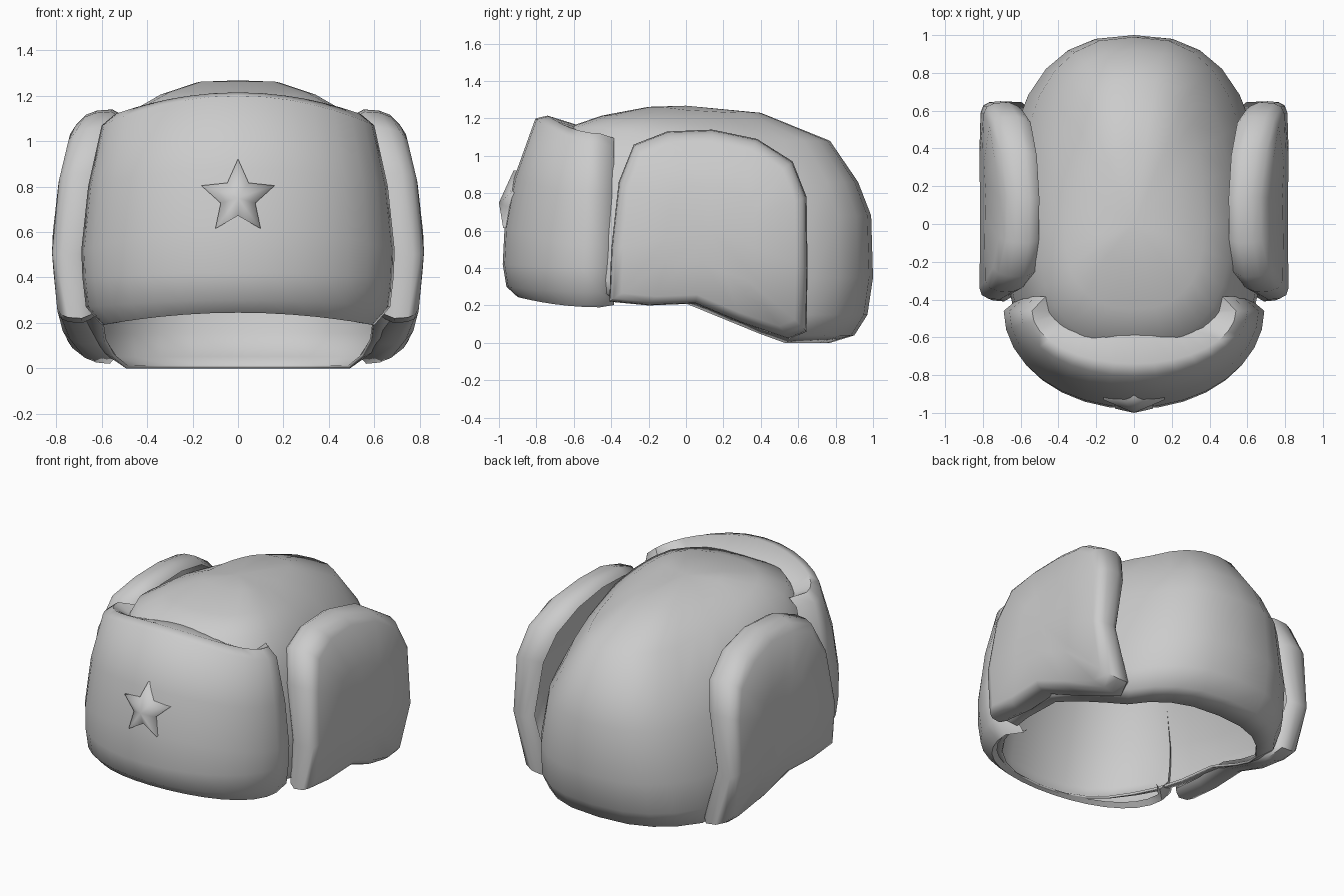
import bpy, bmesh, math

if "Cube" in bpy.data.objects:
    bpy.data.objects.remove(bpy.data.objects["Cube"])

grey = bpy.data.materials.new("soft_grey")
grey.diffuse_color = (0.6, 0.6, 0.6, 1)
grey.use_nodes = True
grey.node_tree.nodes["Principled BSDF"].inputs["Base Color"].default_value = grey.diffuse_color


def make(name, verts, faces, angle=60, lining=0):
    """Mesh object with outward normals and smooth shading."""
    bm = bmesh.new()
    vs = [bm.verts.new(v) for v in verts]
    for f in faces:
        bm.faces.new([vs[i] for i in f])
    bmesh.ops.recalc_face_normals(bm, faces=bm.faces)
    me = bpy.data.meshes.new(name)
    bm.to_mesh(me)
    bm.free()
    me.materials.append(grey)
    ob = bpy.data.objects.new(name, me)
    bpy.context.collection.objects.link(ob)
    bpy.ops.object.select_all(action='DESELECT')
    ob.select_set(True)
    bpy.context.view_layer.objects.active = ob
    bpy.ops.object.shade_smooth_by_angle(angle=math.radians(angle))
    if lining:
        mod = ob.modifiers.new("lining", 'SOLIDIFY')
        mod.thickness = lining
        mod.offset = -1
    return ob


def bridge(a, b, n, closed=True):
    """Quads between two rings of n vertices starting at a and b."""
    return [(a + i, a + (i + 1) % n, b + (i + 1) % n, b + i)
            for i in range(n if closed else n - 1)]


def lerp_table(table, v):
    for (a, p), (b, q) in zip(table, table[1:]):
        if v <= b:
            return p + (q - p) * max(0, (v - a) / (b - a))
    return table[-1][1]


def spow(v, e):
    return math.copysign(abs(v) ** e, v)


# Crown: open dome blended from back, side and front profiles (radius, height)
BACK = [(.4, 1.23), (.77, 1.08), (.92, .86), (.99, .68), (1.0, .35), (.97, .15), (.9, .04), (.77, 0)]
SIDE = [(.2, 1.245), (.37, 1.175), (.51, 1.07), (.61, .8), (.68, .45), (.69, .3), (.67, .23), (.6, .21)]
FRONT = [(.2, 1.262), (.45, 1.215), (.64, 1.15), (.75, .95), (.86, .6), (.91, .35), (.91, .28), (.88, .25)]
N = 28
verts, faces = [(0, 0, 1.268)], []
for (rb, zb), (rs, zs), (rf, zf) in zip(BACK, SIDE, FRONT):
    for i in range(N):
        a = 2 * math.pi * i / N
        c, s = spow(math.cos(a), .8), spow(math.sin(a), .8)
        r, z = (rb, zb) if c > 0 else (rf, zf)
        w = min(1, 1.5 * abs(c))
        verts.append((rs * s, r * c, zs + (z - zs) * w))
faces += [(0, 1 + i, 1 + (i + 1) % N) for i in range(N)]
for k in range(len(BACK) - 1):
    faces += bridge(1 + k * N, 1 + (k + 1) * N, N)
make("crown", verts, faces, lining=.015)

# Front flap: padded band swept round the forehead, ends tucked into the crown
F_SEC = [(.12, 1.165), (.28, 1.215), (.345, 1.2), (.46, .88), (.51, .62), (.52, .42),
         (.5, .3), (.44, .245), (.41, .26)]
S_SEC = [(.4, 1.05), (.54, 1.12), (.6, 1.07), (.66, .8), (.69, .52), (.685, .4),
         (.67, .27), (.6, .19), (.57, .22)]
M, STEPS = len(F_SEC), 16
rings = []
for j in range(STEPS + 1):
    a = math.pi * (j / STEPS - .5)
    s, c = math.sin(a), math.cos(a)
    rings.append([(rs * s, -.46 - rf * c, zf + (zs - zf) * s * s)
                  for (rf, zf), (rs, zs) in zip(F_SEC, S_SEC)])


def tuck(ring):
    return [(x * .87, -.385, z * .96 + .02) for x, y, z in ring]


rings = [tuck(rings[0])] + rings + [tuck(rings[-1])]
verts = [p for r in rings for p in r]
faces = []
for k in range(len(rings) - 1):
    faces += bridge(k * M, (k + 1) * M, M, closed=False)
make("front_flap", verts, faces)

# Ear flaps: padded panels, outline in (y, z), thickness follows height
OUTLINE = [(-.41, .22), (-.4, .5), (-.36, .86), (-.28, 1.06), (-.1, 1.13), (.14, 1.14),
           (.38, 1.09), (.57, .97), (.645, .78), (.65, .4), (.645, .06), (.55, .02),
           (.3, .105), (.05, .21), (-.2, .2)]
OUTER = [(0, .64), (.1, .74), (.2, .79), (.5, .82), (.82, .79), (1.03, .74), (1.14, .67)]
INNER = [(0, .5), (.2, .63), (.45, .66), (.8, .59), (1.14, .49)]
LAYERS = [(0, .93), (.1, .96), (.35, 1), (.72, .99), (.92, .955), (1, .88), (1, .45)]
CY, CZ, K = .13, .6, len(OUTLINE)
for side, label in ((1, "right"), (-1, "left")):
    verts, faces = [], []
    for f, s in LAYERS:
        for y, z in OUTLINE:
            y, z = CY + (y - CY) * s, CZ + (z - CZ) * s
            x0, x1 = lerp_table(INNER, z), lerp_table(OUTER, z)
            verts.append((side * (x0 + f * (x1 - x0)), y, z))
    for k in range(len(LAYERS) - 1):
        faces += bridge(k * K, (k + 1) * K, K)
    last = (len(LAYERS) - 1) * K
    verts.append((side * .815, CY, CZ))
    faces += [(last + i, last + (i + 1) % K, len(verts) - 1) for i in range(K)]
    make(label + "_ear_flap", verts, faces)

# Star badge: raised five-pointed pyramid on the front flap
verts, faces = [(0, -1.0, .75)], []
for depth in (0, .04):
    for i in range(10):
        r = .17 if i % 2 == 0 else .08
        x, z = r * math.sin(i * math.pi / 5), .752 + r * math.cos(i * math.pi / 5)
        verts.append((x, -.982 + .2 * (z - .62) + .55 * x * x + depth, z))
faces = [(0, 1 + i, 1 + (i + 1) % 10) for i in range(10)] + bridge(1, 11, 10)
faces.append(tuple(range(11, 21)))
make("star_badge", verts, faces, 65)
